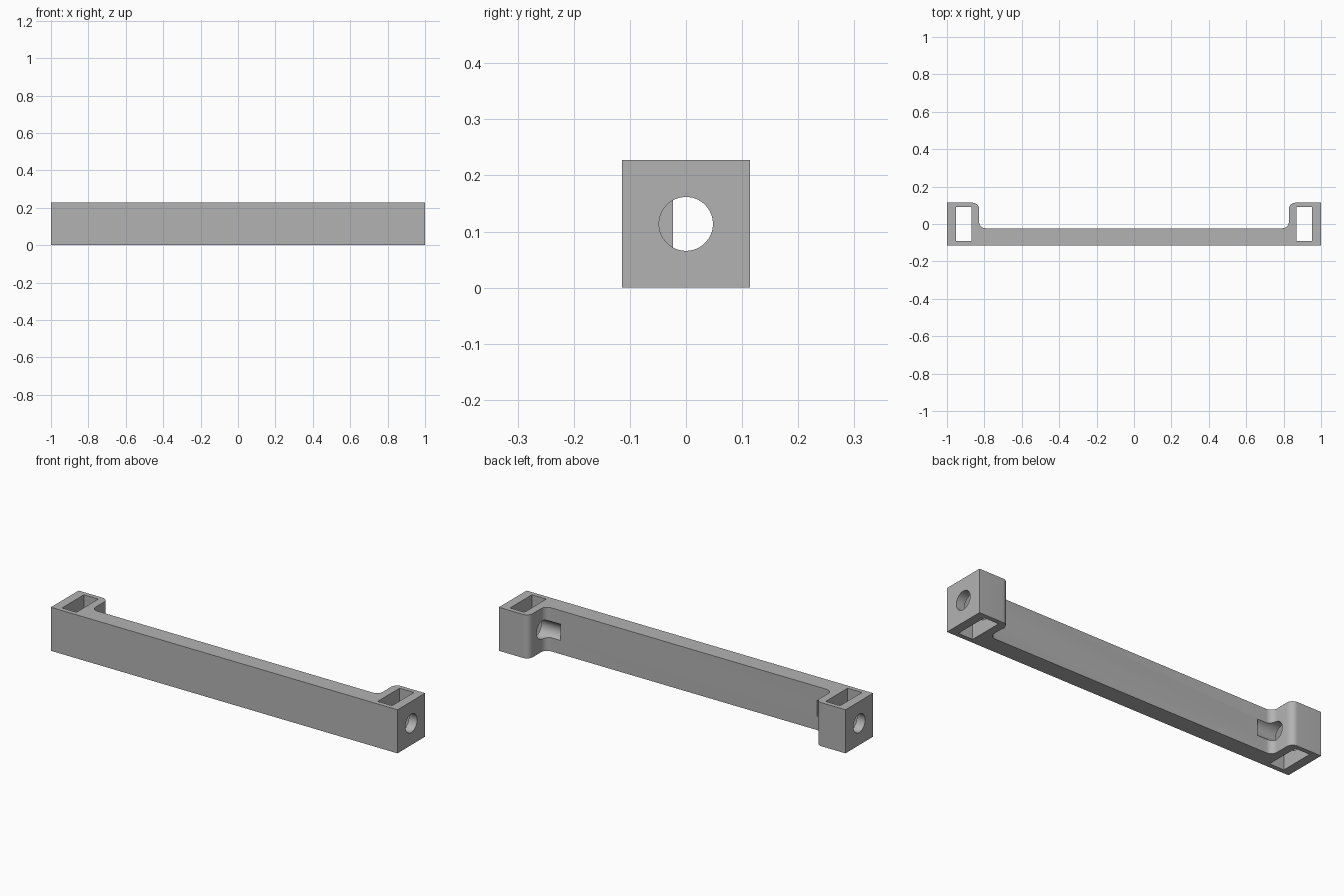
import bpy, bmesh, math
from mathutils import Matrix

if "Cube" in bpy.data.objects:
    bpy.data.objects.remove(bpy.data.objects["Cube"])

HALF, SIDE = 1.0, 0.2273        # half length, square end size
BACK = -0.0228                  # rear face of the thin bar
INNER = 0.828                   # inner face of the end blocks
R = 0.034                       # corner and fillet radius
HOLE_R, HOLE_END = 0.048, 0.741
h = SIDE / 2

grey = bpy.data.materials.new("plain grey")
grey.use_nodes = True
colour = (0.45, 0.45, 0.45, 1)
grey.diffuse_color = colour
grey.node_tree.nodes["Principled BSDF"].inputs["Base Color"].default_value = colour


def make_object(name, bm):
    bmesh.ops.recalc_face_normals(bm, faces=bm.faces)
    mesh = bpy.data.meshes.new(name)
    bm.to_mesh(mesh)
    bm.free()
    mesh.materials.append(grey)
    obj = bpy.data.objects.new(name, mesh)
    bpy.context.collection.objects.link(obj)
    return obj


def arc(cx, cy, start, end, steps=10):
    angles = [math.radians(start + (end - start) * i / steps) for i in range(steps + 1)]
    return [(cx + R * math.cos(a), cy + R * math.sin(a)) for a in angles]


# Bracket body: mirrored outline with rounded block corners and fillets
half_outline = [(HALF, -h), (HALF, h)]
half_outline += arc(INNER + R, h - R, 90, 180)
half_outline += arc(INNER - R, BACK + R, 0, -90)
outline = half_outline + [(-x, y) for x, y in reversed(half_outline)]
bm = bmesh.new()
base = bm.faces.new([bm.verts.new((x, y, 0)) for x, y in outline])
top = bmesh.ops.extrude_face_region(bm, geom=[base])["geom"]
bmesh.ops.translate(bm, vec=(0, 0, SIDE),
                    verts=[v for v in top if isinstance(v, bmesh.types.BMVert)])
bracket = make_object("bracket_body", bm)


def cut(cutter):
    cutter.hide_render = True
    mod = bracket.modifiers.new("cut", "BOOLEAN")
    mod.operation, mod.solver, mod.object = "DIFFERENCE", "EXACT", cutter
    bpy.context.view_layer.objects.active = bracket
    bpy.ops.object.modifier_apply(modifier=mod.name)
    bpy.data.objects.remove(cutter)


for sign, side in ((1, "left"), (-1, "right")):
    # Vertical rectangular slot
    bm = bmesh.new()
    bmesh.ops.create_cube(bm, size=1, matrix=Matrix.Translation((sign * 0.911, 0, h))
                          @ Matrix.Diagonal((0.083, 0.18, 0.5, 1)))
    cut(make_object(side + "_slot_cutter", bm))
    # Round hole along the length, running into the bar as a groove
    bm = bmesh.new()
    depth = 1.1 - HOLE_END
    bmesh.ops.create_cone(bm, cap_ends=True, segments=64, radius1=HOLE_R,
                          radius2=HOLE_R, depth=depth,
                          matrix=Matrix.Translation((sign * (HOLE_END + depth / 2), 0, h))
                          @ Matrix.Rotation(math.pi / 2, 4, "Y"))
    cut(make_object(side + "_hole_cutter", bm))

# Smooth rounded faces, keep edges sharp
bpy.ops.object.select_all(action="DESELECT")
bracket.select_set(True)
bpy.context.view_layer.objects.active = bracket
bpy.ops.object.shade_smooth_by_angle(angle=math.radians(30))
